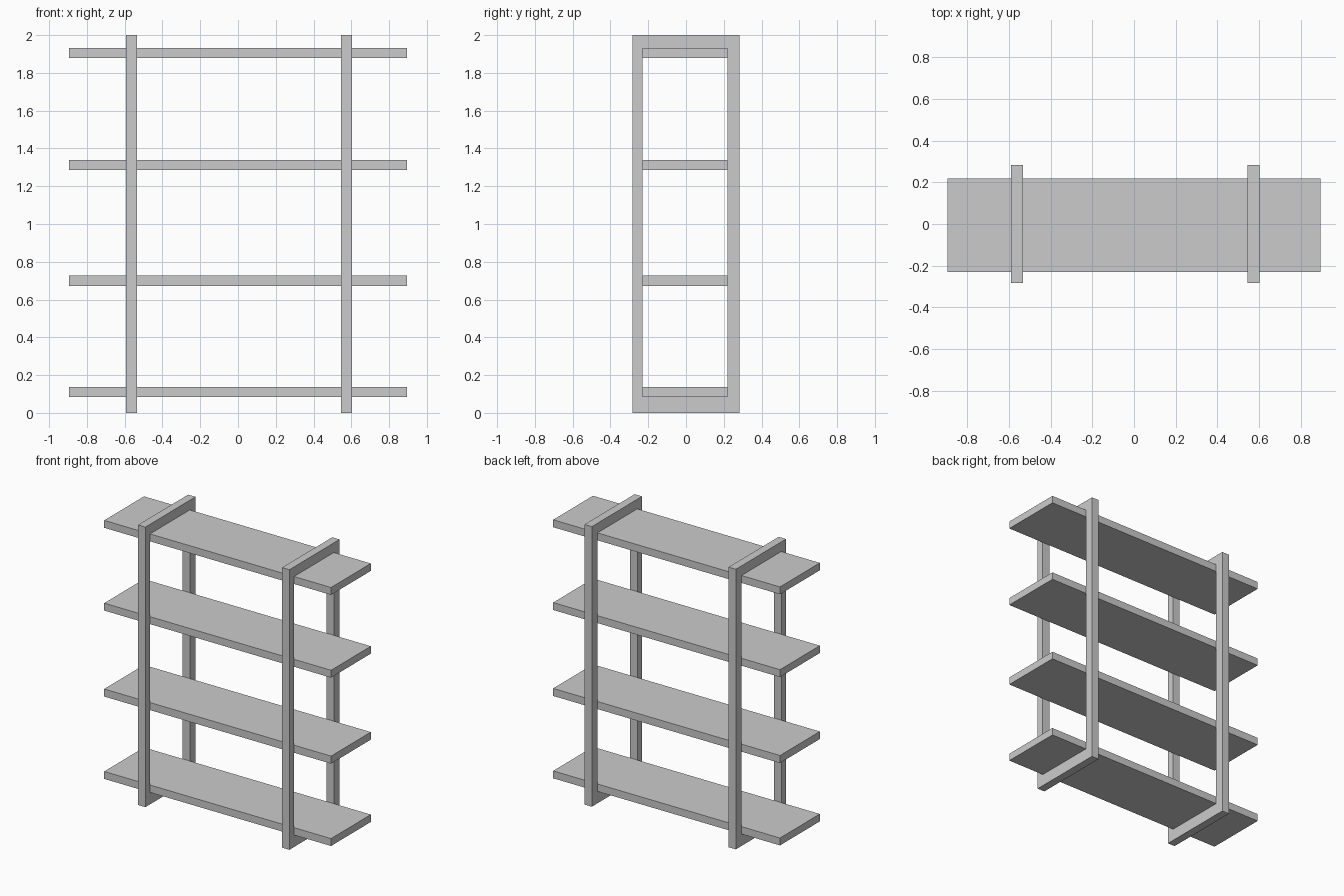
import bpy, bmesh

if "Cube" in bpy.data.objects:
    bpy.data.objects.remove(bpy.data.objects["Cube"])


def finish(name, bm):
    bmesh.ops.recalc_face_normals(bm, faces=bm.faces)
    mesh = bpy.data.meshes.new(name)
    bm.to_mesh(mesh)
    bm.free()
    obj = bpy.data.objects.new(name, mesh)
    bpy.context.collection.objects.link(obj)
    return obj


def box(name, lo, hi):
    bm = bmesh.new()
    bmesh.ops.create_cube(bm, size=1)
    for v in bm.verts:
        v.co = [lo[i] if v.co[i] < 0 else hi[i] for i in range(3)]
    return finish(name, bm)


def frame(name, x0, x1, outer, inner):
    """Rectangular ring in the y-z plane, extruded along x."""
    bm = bmesh.new()

    def ring(x, r):
        y0, z0, y1, z1 = r
        return [bm.verts.new((x, y, z)) for y, z in
                ((y0, z0), (y1, z0), (y1, z1), (y0, z1))]

    loops = [ring(x0, outer), ring(x1, outer), ring(x1, inner), ring(x0, inner)]
    for a, b in zip(loops, loops[1:] + loops[:1]):
        for i in range(4):
            j = (i + 1) % 4
            bm.faces.new((a[i], a[j], b[j], b[i]))
    return finish(name, bm)


SHELF_Y = (-0.230, 0.219)
SHELF_Z = [(0.085, 0.138), (0.673, 0.727), (1.287, 1.340), (1.878, 1.931)]

# Upright frames with rails under the lowest and over the highest shelf
outer = (-0.283, 0.0, 0.283, 2.0)
inner = (SHELF_Y[0], SHELF_Z[0][0], SHELF_Y[1], SHELF_Z[-1][1])
frame("left_frame", -0.592, -0.534, outer, inner)
frame("right_frame", 0.546, 0.604, outer, inner)

# Shelf boards held between the uprights
for i, (z0, z1) in enumerate(SHELF_Z, 1):
    box(f"shelf_{i}", (-0.896, SHELF_Y[0], z0), (0.896, SHELF_Y[1], z1))
